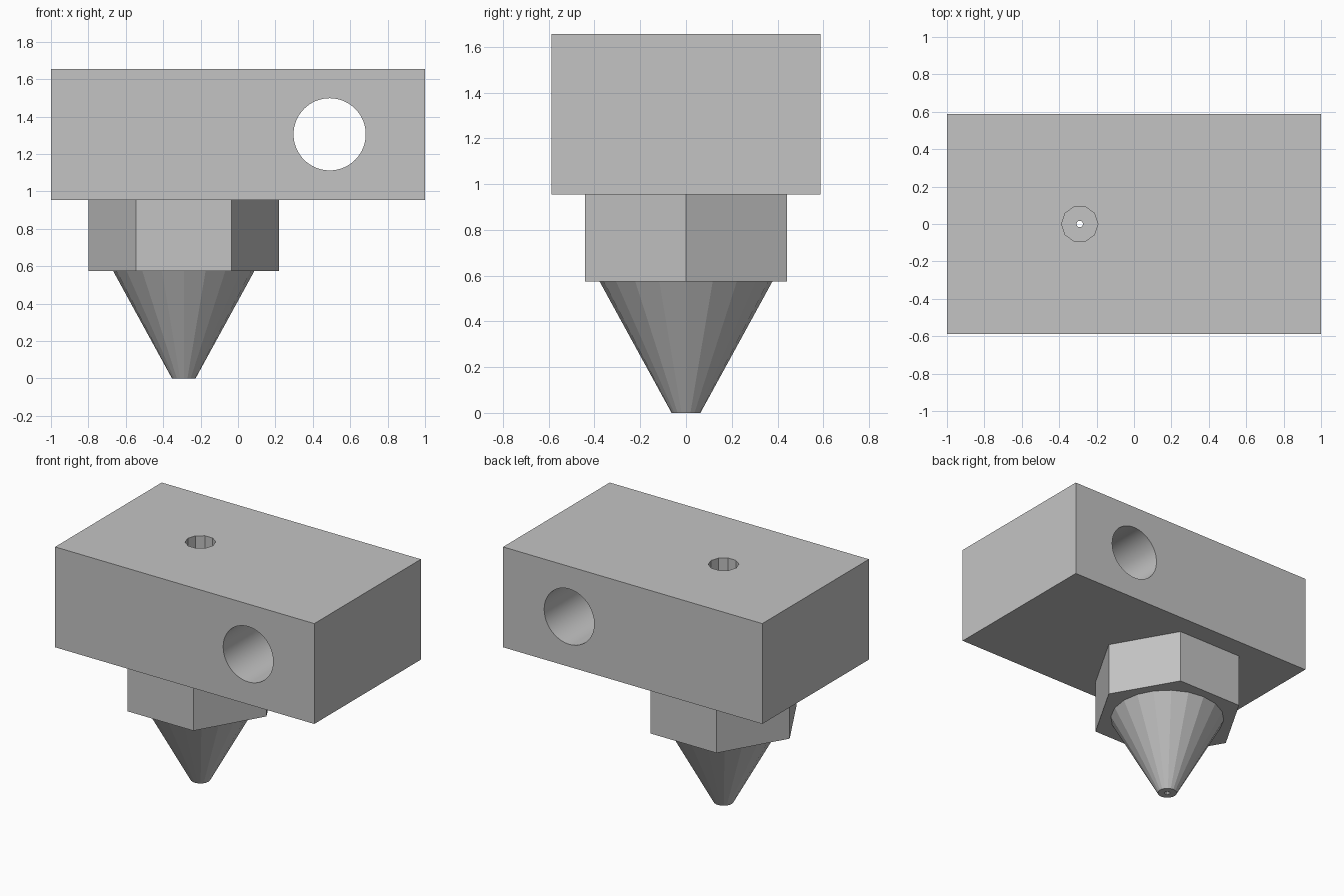
import bpy
import math

if "Cube" in bpy.data.objects:
    bpy.data.objects.remove(bpy.data.objects["Cube"], do_unlink=True)

AXIS_X = -0.29      # nozzle axis
HEX_Z, BLOCK_Z, TOP_Z = 0.575, 0.955, 1.655

metal = bpy.data.materials.new("grey metal")
metal.use_nodes = True
metal.diffuse_color = (0.55, 0.55, 0.55, 1)
metal.node_tree.nodes["Principled BSDF"].inputs["Base Color"].default_value = metal.diffuse_color


def finish(name):
    ob = bpy.context.object
    ob.name = name
    ob.data.materials.append(metal)
    return ob


def frustum(name, sides, r_low, r_high, z_low, z_high, turn=0.0):
    """Upright prism or cone on the nozzle axis, first corner towards +x."""
    bpy.ops.mesh.primitive_cone_add(
        vertices=sides, radius1=r_low, radius2=r_high, depth=z_high - z_low,
        location=(AXIS_X, 0, (z_low + z_high) / 2))
    ob = finish(name)
    ob.rotation_euler.z = math.pi / 2 + turn
    return ob


def cut(target, cutter):
    cutter.hide_render = True
    mod = target.modifiers.new("cut", 'BOOLEAN')
    mod.operation, mod.solver, mod.object = 'DIFFERENCE', 'EXACT', cutter
    bpy.context.view_layer.objects.active = target
    bpy.ops.object.modifier_apply(modifier=mod.name)


# Main parts
bpy.ops.mesh.primitive_cube_add(size=1, location=(0, 0, (BLOCK_Z + TOP_Z) / 2))
block = finish("heater_block")
block.scale = (2, 1.175, TOP_Z - BLOCK_Z)
bpy.ops.object.transform_apply(location=False, rotation=False, scale=True)
hex_nut = frustum("nozzle_hex", 6, 0.51, 0.51, HEX_Z, BLOCK_Z)
tip = frustum("nozzle_tip", 20, 0.063, 0.378, 0, HEX_Z)

# Cutters: cartridge hole, filament bore and outlet
bpy.ops.mesh.primitive_cylinder_add(
    vertices=64, radius=0.193, depth=2, location=(0.49, 0, 1.305),
    rotation=(math.pi / 2, 0, 0))
cartridge = finish("cartridge_cutter")
bore = frustum("bore_cutter", 10, 0.097, 0.097, 0.2, 2)
outlet = frustum("outlet_cutter", 10, 0.018, 0.018, -0.1, 0.3)

cut(block, cartridge)
for part in (block, hex_nut, tip):
    cut(part, bore)
cut(tip, outlet)
for cutter in (cartridge, bore, outlet):
    bpy.data.objects.remove(cutter, do_unlink=True)

# Smooth only the round cartridge hole
bpy.ops.object.select_all(action='DESELECT')
block.select_set(True)
bpy.context.view_layer.objects.active = block
bpy.ops.object.shade_smooth_by_angle(angle=math.radians(15))
